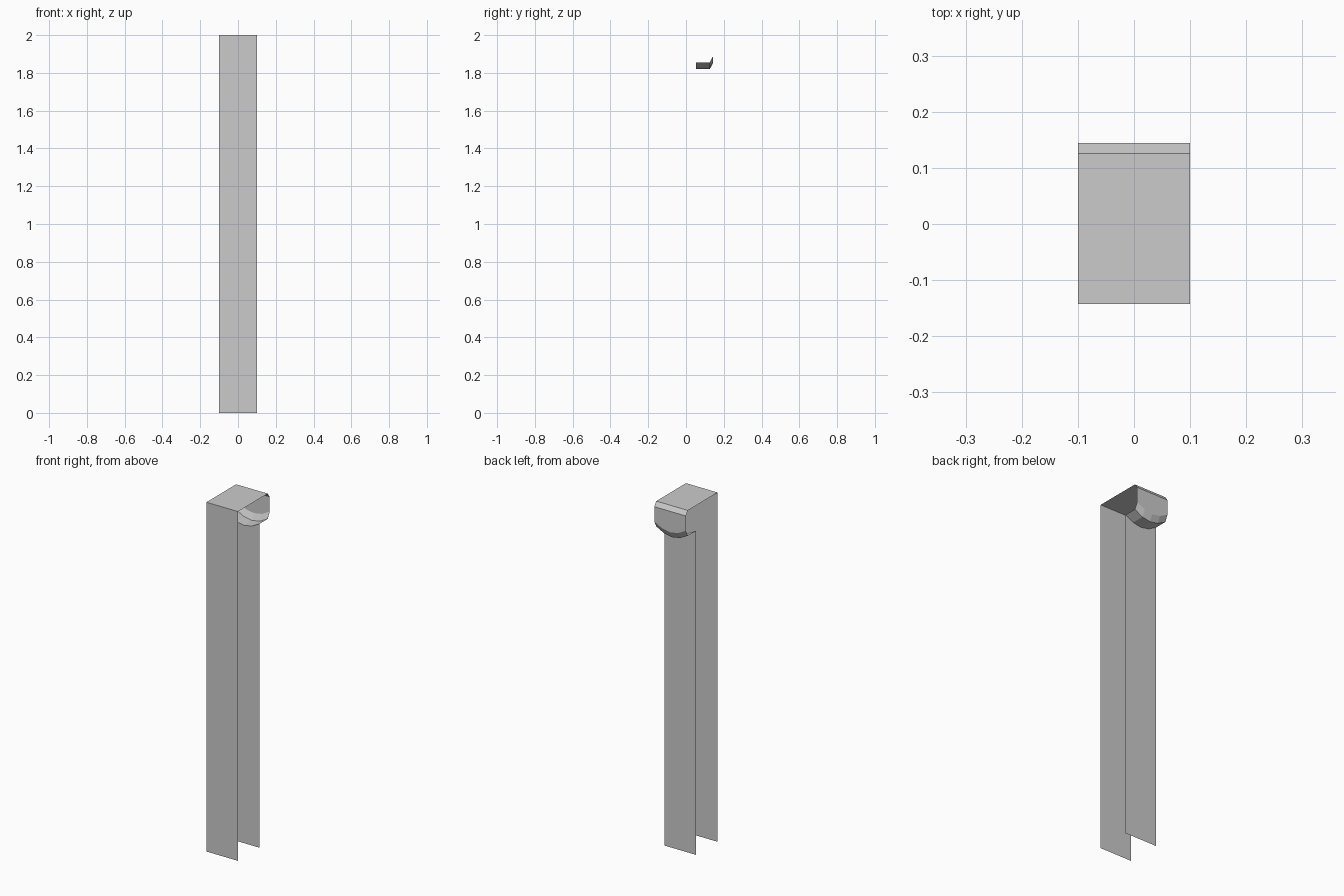
import bpy, bmesh

if "Cube" in bpy.data.objects:
    bpy.data.objects.remove(bpy.data.objects["Cube"])

HALF = 0.1      # half width
SAG = 0.035     # depth of the rounded underside
SEGMENTS = 4


def section(x):
    """Side profile (y, z) at x; the underside of the overhang dips at the middle."""
    dip = SAG * (1 - (x / HALF) ** 2)
    return [(-0.143, 0), (-0.143, 2), (0.126, 2), (0.144, 1.975),
            (0.144, 1.89 - dip), (0.126, 1.855 - dip),
            (0.053, 1.855 - dip), (0.053, 0)]


# Open folded strip: front sheet, top, rounded overhang and back sheet
bm = bmesh.new()
rows = []
for i in range(SEGMENTS + 1):
    x = -HALF + 2 * HALF * i / SEGMENTS
    rows.append([bm.verts.new((x, y, z)) for y, z in section(x)])
for a, b in zip(rows, rows[1:]):
    for j in range(len(a) - 1):
        bm.faces.new((a[j], b[j], b[j + 1], a[j + 1]))

# Merge the coplanar sheets into single flat faces
bmesh.ops.dissolve_limit(bm, angle_limit=0.01, verts=bm.verts[:], edges=bm.edges[:])

mesh = bpy.data.meshes.new("folded_post_panel")
bm.to_mesh(mesh)
bm.free()
obj = bpy.data.objects.new("folded_post_panel", mesh)
bpy.context.collection.objects.link(obj)
